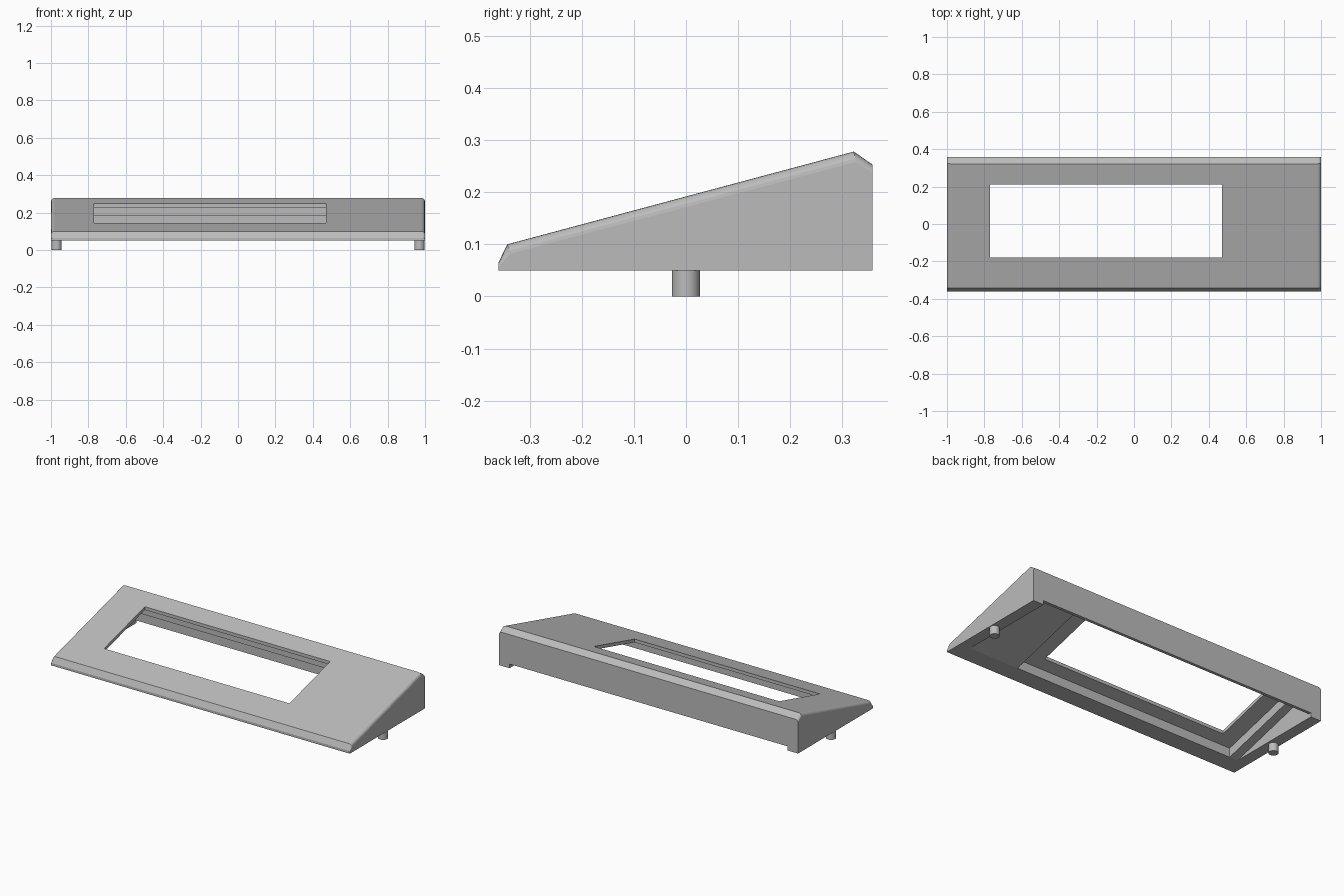
import bpy, bmesh, math

if "Cube" in bpy.data.objects:
    bpy.data.objects.remove(bpy.data.objects["Cube"], do_unlink=True)

grey = bpy.data.materials.new("plain grey plastic")
grey.use_nodes = True
colour = (0.5, 0.5, 0.5, 1)
grey.diffuse_color = colour
grey.node_tree.nodes["Principled BSDF"].inputs["Base Color"].default_value = colour

BASE = 0.05            # height of the underside
SLOPE = 0.178 / 0.665  # rise of the top panel
ROUND = 0.02           # rounding of the side edges


def top(y):
    """Height of the sloped top panel."""
    return 0.10 + SLOPE * (y + 0.343)


def loft(name, sections):
    """Skin a row of (x, [(y, z), ...]) sections and cap both ends."""
    bm = bmesh.new()
    rings = [[bm.verts.new((x, y, z)) for y, z in pts] for x, pts in sections]
    for a, b in zip(rings, rings[1:]):
        for i in range(len(a)):
            j = (i + 1) % len(a)
            bm.faces.new((a[i], a[j], b[j], b[i]))
    bm.faces.new(rings[0])
    bm.faces.new(rings[-1])
    bmesh.ops.recalc_face_normals(bm, faces=bm.faces)
    mesh = bpy.data.meshes.new(name)
    bm.to_mesh(mesh)
    bm.free()
    mesh.materials.append(grey)
    obj = bpy.data.objects.new(name, mesh)
    bpy.context.collection.objects.link(obj)
    return obj


def outline(drop):
    """Side outline of the housing with its upper edges lowered."""
    return [(-0.36, BASE), (-0.36, 0.065 - drop * 0.4),
            (-0.343 + drop * 0.25, 0.10 - drop * 0.9),
            (0.322 + drop * 0.2, 0.278 - drop), (0.358, 0.253 - drop * 0.8),
            (0.358, BASE)]


def carve(body, name, x0, x1, profile):
    """Cut a straight prism out of the body."""
    cutter = loft(name, [(x0, profile), (x1, profile)])
    cutter.hide_render = True
    mod = body.modifiers.new(name, "BOOLEAN")
    mod.operation = "DIFFERENCE"
    mod.solver = "EXACT"
    mod.object = cutter
    bpy.context.view_layer.objects.active = body
    bpy.ops.object.modifier_apply(modifier=name)
    bpy.data.objects.remove(cutter, do_unlink=True)


# Sloped housing with rounded side edges
steps = [math.radians(a) for a in range(0, 91, 18)]
right = [(1 - ROUND + ROUND * math.sin(a), outline(ROUND * (1 - math.cos(a))))
         for a in steps]
left = [(-x, pts) for x, pts in reversed(right)]
housing = loft("housing", left + right)

# Wedge-shaped hollow, running out through a low gap in the back wall
front, back, low = -0.25, 0.34, 0.02
carve(housing, "hollow", -0.93, 0.93,
      [(front - (BASE - low) / SLOPE, low),
       (back, BASE + SLOPE * (back - front)),
       (back, 0.075), (0.4, 0.075), (0.4, low)])

# Pocket that thins the panel around the window
carve(housing, "pocket", -0.875, 0.6,
      [(front, low), (front, top(front) - 0.02),
       (0.24, top(0.24) - 0.02), (0.24, low)])

# Window through the panel
carve(housing, "window", -0.77, 0.47,
      [(-0.18, low), (-0.18, 0.4), (0.21, 0.4), (0.21, low)])

# Round feet
for side, x in (("left", 0.97), ("right", -0.97)):
    bpy.ops.mesh.primitive_cylinder_add(vertices=32, radius=0.027, depth=BASE + 0.004,
                                        location=(x, 0, BASE / 2 + 0.002))
    foot = bpy.context.object
    foot.name = side + "_foot"
    foot.data.materials.append(grey)
    bpy.ops.object.shade_smooth_by_angle(angle=math.radians(40))
